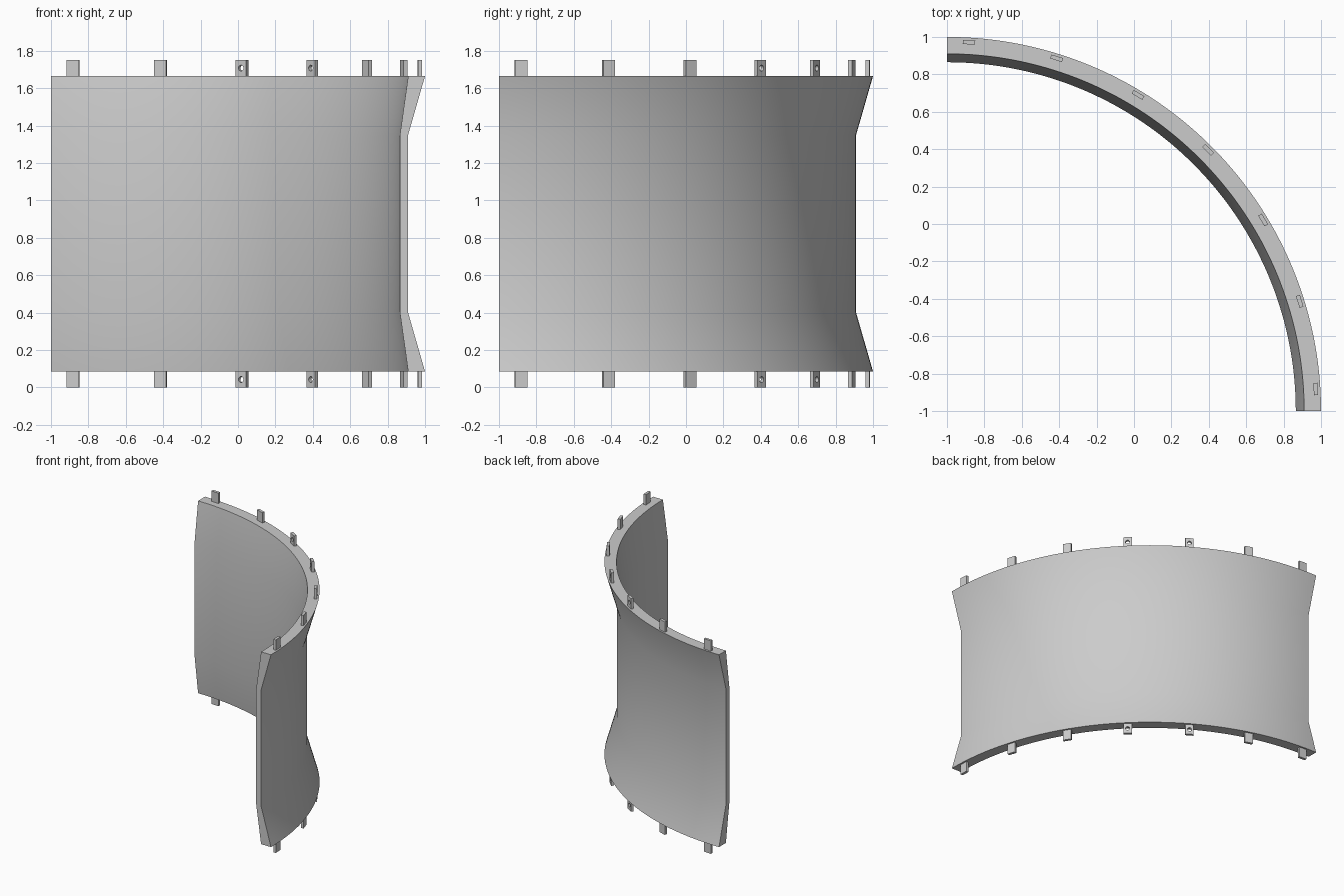
import bpy, bmesh, math
from mathutils import Matrix, Vector

if "Cube" in bpy.data.objects:
    bpy.data.objects.remove(bpy.data.objects["Cube"])

grey = bpy.data.materials.new("light grey")
grey.use_nodes = True
grey.diffuse_color = (0.6, 0.6, 0.6, 1)
grey.node_tree.nodes["Principled BSDF"].inputs["Base Color"].default_value = (0.6, 0.6, 0.6, 1)

CENTRE = Vector((-1, -1, 0))   # axis of the quarter-circle wall
MID, HALF = 0.875, 0.79        # wall mid height and half height


def finish(bm, name):
    bmesh.ops.recalc_face_normals(bm, faces=bm.faces)
    mesh = bpy.data.meshes.new(name)
    bm.to_mesh(mesh)
    bm.free()
    mesh.materials.append(grey)
    obj = bpy.data.objects.new(name, mesh)
    bpy.context.collection.objects.link(obj)
    return obj


def loft(bm, rings, closed=False):
    """Join equal closed rings of vertices into a skin."""
    n = len(rings[0])
    pairs = list(zip(rings, rings[1:] + rings[:1])) if closed else zip(rings, rings[1:])
    for a, b in pairs:
        for i in range(n):
            j = (i + 1) % n
            bm.faces.new((a[i], a[j], b[j], b[i]))


# Curved wall: a flared section swept through a quarter turn
half = [(1.91, -HALF), (2.0, -HALF), (1.908, -0.47)]
section = half + [(1.908, 0.47), (2.0, HALF), (1.91, HALF), (1.865, 0.47), (1.865, -0.47)]
bm = bmesh.new()
STEPS = 72
rings = []
for k in range(STEPS + 1):
    a = math.radians(90 * k / STEPS)
    rings.append([bm.verts.new(CENTRE + Vector((r * math.sin(a), r * math.cos(a), MID + z)))
                  for r, z in section])
loft(bm, rings)
bm.faces.new(rings[0])
bm.faces.new(rings[-1])
wall = finish(bm, "curved_wall")
bpy.context.view_layer.objects.active = wall
wall.select_set(True)
bpy.ops.object.shade_smooth_by_angle(angle=math.radians(30))
wall.select_set(False)


# Mounting tabs along the top and bottom rims
W, H, T = 0.033, 0.0425, 0.011   # half width, half height, half thickness


def tab(name, degrees, z, drilled):
    bm = bmesh.new()
    if drilled:
        def ring(y, hole):
            verts = []
            for i in range(16):
                c, s = math.cos(math.tau * i / 16), math.sin(math.tau * i / 16)
                m = max(abs(c), abs(s))
                x, h = (0.016 * c, 0.016 * s) if hole else (W * c / m, H * s / m)
                verts.append(bm.verts.new((x, y, h)))
            return verts
        loft(bm, [ring(-T, False), ring(T, False), ring(T, True), ring(-T, True)], closed=True)
    else:
        bmesh.ops.create_cube(bm, size=2, matrix=Matrix.Diagonal((W, T, H, 1)))
    obj = finish(bm, name)
    a = math.radians(degrees)
    obj.location = CENTRE + Vector((1.975 * math.sin(a), 1.975 * math.cos(a), z))
    obj.rotation_euler.z = -a


for k in range(7):
    angle = 45 + (k - 3) * 13.86
    for label, z in (("bottom", H), ("top", 2 * MID - H)):
        tab(f"{label}_tab_{k + 1}", angle, z, k in (2, 3))
